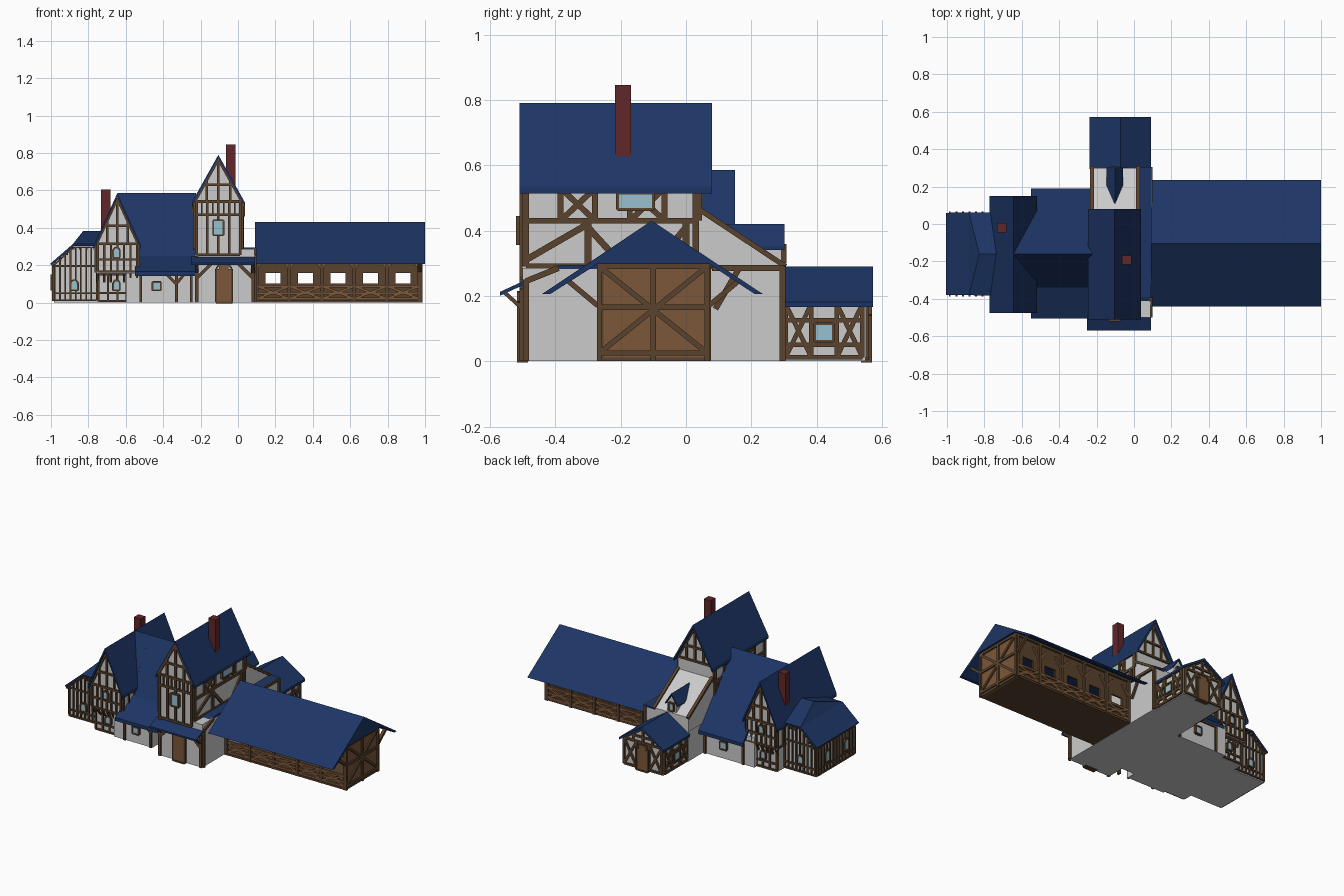
import bpy, bmesh
from mathutils import Vector, Matrix

if "Cube" in bpy.data.objects:
    bpy.data.objects.remove(bpy.data.objects["Cube"])


def material(name, rgb):
    m = bpy.data.materials.new(name)
    m.diffuse_color = (*rgb, 1)
    m.use_nodes = True
    m.node_tree.nodes["Principled BSDF"].inputs["Base Color"].default_value = m.diffuse_color
    return m


BLUE = material("roof_blue", (.012, .036, .13))
BROWN = material("timber", (.10, .055, .026))
WOOD = material("planks", (.20, .095, .042))
RED = material("brick", (.12, .02, .022))
GLASS = material("glass", (.32, .53, .63))


def finish(name, bm, mat):
    bmesh.ops.recalc_face_normals(bm, faces=bm.faces)
    me = bpy.data.meshes.new(name)
    bm.to_mesh(me)
    bm.free()
    ob = bpy.data.objects.new(name, me)
    bpy.context.collection.objects.link(ob)
    if mat:
        me.materials.append(mat)
    return ob


def prism(name, pts, axis, a, b, mat=None):
    bm = bmesh.new()
    at = (lambda p, s: (s, p[0], p[1])) if axis == 'x' else (lambda p, s: (p[0], s, p[1]))
    face = bm.faces.new([bm.verts.new(at(p, a)) for p in pts])
    out = bmesh.ops.extrude_face_region(bm, geom=[face])
    shift = Vector(at((0, 0), b - a))
    bmesh.ops.translate(bm, vec=shift, verts=[v for v in out['geom'] if isinstance(v, bmesh.types.BMVert)])
    return finish(name, bm, mat)


def slab(name, pts, axis, a, b, t=.022, mat=BLUE):
    return prism(name, pts + [(p, z - t) for p, z in reversed(pts)], axis, a, b, mat)


def box(name, x0, x1, y0, y1, z0, z1, mat=None):
    return prism(name, [(x0, z0), (x1, z0), (x1, z1), (x0, z1)], 'y', y0, y1, mat)


def front(y):
    return lambda u, z: Vector((u, y, z))


def side(x):
    return lambda u, z: Vector((x, u, z))


def bars(name, f, segs, w=.016, d=.02, mat=BROWN):
    # straight beams lying in one wall plane
    bm = bmesh.new()
    n = (f(1, 0) - f(0, 0)).cross(Vector((0, 0, 1)))
    for u0, z0, u1, z1 in segs:
        p, q = f(u0, z0), f(u1, z1)
        along = q - p
        t = along.normalized()
        rot = Matrix((t.cross(n), n, t)).transposed().to_4x4()
        m = Matrix.Translation((p + q) / 2) @ rot @ Matrix.Diagonal((w, d, along.length, 1))
        bmesh.ops.create_cube(bm, size=1, matrix=m)
    return finish(name, bm, mat)


def frame(name, f, u0, u1, z0, z1, n, cross=(), rails=(), w=.014):
    # rails, studs and crossed braces of a timber wall
    step = (u1 - u0) / n
    segs = [(u0, z, u1, z) for z in (z0, z1, *rails)]
    segs += [(u0 + i * step, z0, u0 + i * step, z1) for i in range(n + 1)]
    for i in cross:
        a, b = u0 + i * step, u0 + (i + 1) * step
        segs += [(a, z0, b, z1), (a, z1, b, z0)]
    bars(name, f, segs, w)


def gable_frame(name, f, c, half, z0, z1):
    h = z1 - z0
    bars(name, f, [(c - half, z0, c, z1), (c + half, z0, c, z1), (c, z0, c, z1),
                   (c - half, z0, c + half, z0), (c - half * .6, z0 + h * .4, c + half * .6, z0 + h * .4),
                   (c - half * .5, z0, c - half * .5, z0 + h * .5),
                   (c + half * .5, z0, c + half * .5, z0 + h * .5)], .013)


def opening(name, f, u, z, w, h, mat=GLASS, arch=False):
    bars(name, f, [(u, z, u, z + h)], w, .026, mat)
    top = z + h
    segs = [(u - w / 2, z, u - w / 2, top), (u + w / 2, z, u + w / 2, top), (u - w / 2, z, u + w / 2, z)]
    if arch:
        bars(name + "_arch_fill", f, [(u, top, u, top + w * .3)], w * .6, .026, mat)
        segs += [(u - w / 2, top, u - w / 4, top + w * .35), (u + w / 2, top, u + w / 4, top + w * .35),
                 (u - w / 4, top + w * .35, u + w / 4, top + w * .35)]
    else:
        segs.append((u - w / 2, top, u + w / 2, top))
    bars(name + "_casing", f, segs, .009, .034)


# stable: floor, open front, windowed back, gate end and broad roof
box("stable_floor", .09, .98, -.27, .07, 0, .012, BROWN)
slab_pts = [(-.44, .206), (-.105, .43), (.235, .206), (.21, .206), (.07, .298), (-.27, .298), (-.415, .206)]
prism("stable_roof", slab_pts, 'x', .09, 1.0, BLUE)
box("stable_end_wall", .96, .978, -.265, .065, 0, .3, WOOD)
bays = [.1 + .174 * i for i in range(6)]
box("stable_back_low", .09, .97, .05, .062, 0, .103, BROWN)
box("stable_back_high", .09, .97, .05, .062, .157, .3, BROWN)
for i in range(6):
    lo = bays[i - 1] + .127 if i else .09
    hi = bays[i] + .046 if i < 5 else .975
    box("stable_back_pier", lo, hi, .05, .062, .103, .157, BROWN)
for y, tag in ((-.262, "front"), (.066, "back")):
    f = front(y)
    bars(f"stable_posts_{tag}", f, [(x, 0, x, .3) for x in bays] + [(.09, .29, .98, .29)], .018, .02)
    segs = [(.1, z, .97, z) for z in (.02, .05, .088)]
    for a, b in zip(bays, bays[1:]):
        segs += [(a, .02, b, .088), (a, .088, b, .02), (a, .18, a + .05, .25), (b, .18, b - .05, .25)]
    bars(f"stable_fence_{tag}", f, segs, .013, .012, WOOD)
bars("stable_gate_beams", side(.98), [
    (-.265, 0, -.265, .3), (.065, 0, .065, .3), (-.1, 0, -.1, .3), (-.265, .025, .065, .025), (-.265, .165, .065, .165),
    (-.265, .29, .065, .29), (-.265, .025, .065, .29), (-.265, .29, .065, .025)], .016, .014)
for s in (-1, 1):
    bars("stable_eave_brace", side(.97), [(-.1 + s * .17, .17, -.1 + s * .26, .245)], .016)

# central block with lean-to roof
box("central_block", -.225, .088, -.5, .3, 0, .285)
slab("lean_roof", [(-.57, .212), (-.39, .295), (.305, .295)], 'x', .02, .092, .012)
slab("porch_roof", [(-.57, .212), (-.49, .249)], 'x', -.25, .03, .012)
bars("block_front_beams", front(-.5), [(-.22, 0, -.22, .25), (.08, 0, .08, .22), (-.22, .215, .08, .215),
                                      (-.22, .13, -.14, .21), (.08, .13, .0, .21)], .018)
bars("block_side_beams", side(.09), [(-.49, 0, -.49, .25), (.295, 0, .295, .29), (.08, .285, .3, .285),
                                    (-.49, .245, -.39, .285), (.09, .16, .16, .28)], .018)
for x in (-.22, .08):
    bars("porch_bracket", side(x), [(-.5, .16, -.555, .21)], .012)
opening("front_door", front(-.5), -.075, 0, .085, .18, WOOD, True)

# tower
prism("tower_walls", [(-.23, .2), (.02, .2), (.02, .54), (-.105, .765), (-.23, .54)], 'y', -.5, .05)
slab("tower_roof", [(-.247, .535), (-.105, .79), (.037, .535)], 'y', -.51, .08)
box("tower_chimney", -.064, -.014, -.217, -.168, .6, .845, RED)
frame("tower_front_beams", front(-.5), -.222, .012, .255, .54, 4, rails=(.47,))
frame("tower_front_studs", front(-.5), -.222, .012, .47, .54, 8, w=.008)
gable_frame("tower_front_gable", front(-.5), -.105, .125, .54, .765)
gable_frame("tower_back_gable", front(.05), -.105, .125, .54, .765)
opening("tower_window", front(-.503), -.105, .36, .055, .08)
for x in (-.23, .02):
    f = side(x)
    frame("tower_side_beams", f, -.49, .04, .43, .53, 5, cross=(1, 3), rails=(.29,), w=.018)
    bars("tower_side_braces", f, [(-.49, .29, -.49, .54), (.03, .29, .03, .54), (-.3, .29, -.3, .43), (0, .29, 0, .43),
                                 (-.49, .31, -.3, .42), (-.3, .41, -.2, .3), (-.09, .3, 0, .41)], .02)
    opening("tower_side_window", f, -.155, .465, .11, .05)

# bare sloping wall behind the tower, with dormer
prism("rear_slope", [(.04, .2), (.3, .2), (.3, .292), (.04, .463)], 'x', -.23, .025)
for x in (-.225, .022):
    bars("rear_slope_beam", side(x), [(.04, .465, .305, .29)], .016)
prism("dormer_walls", [(-.135, .28), (-.07, .28), (-.07, .355), (-.1025, .405), (-.135, .355)], 'y', .14, .292)
slab("dormer_roof", [(-.148, .352), (-.1025, .42), (-.058, .352)], 'y', .11, .302, .012)
opening("dormer_window", front(.29), -.1025, .305, .035, .05)

# rear annex
AX = -.0725
prism("annex_walls", [(-.218, 0), (.073, 0), (.073, .18), (AX, .275), (-.218, .18)], 'y', .29, .55)
slab("annex_roof", [(-.237, .182), (AX, .29), (.092, .182)], 'y', .295, .572, .016)
for x in (-.218, .073):
    f = side(x)
    frame("annex_side_beams", f, .305, .54, .012, .175, 3, cross=(0, 2), rails=(.05, .125))
    opening("annex_window", f, .4225, .06, .058, .055)
frame("annex_back_beams", front(.55), -.21, .065, .012, .18, 3, cross=(0, 2))
gable_frame("annex_gable", front(.55), AX, .14, .18, .272)
opening("annex_door", front(.552), AX, 0, .085, .14, WOOD, True)

# connecting hall
prism("hall_walls", [(-.44, 0), (.14, 0), (.14, .2), (-.16, .54), (-.33, .23), (-.44, .17)], 'x', -.6, -.32)
prism("hall_recess", [(-.38, 0), (.14, 0), (.14, .2), (-.16, .54), (-.33, .23), (-.38, .2)], 'x', -.33, -.2)
hall = [(-.505, .165), (-.34, .25), (-.16, .585), (.19, .165)]
slab("hall_roof", hall, 'x', -.55, -.225)
slab("hall_roof_ridge", [(-.33, .27), (-.16, .585), (.1, .273)], 'x', -.645, -.54)
bars("hall_front_beams", front(-.44), [(-.52, 0, -.52, .17), (-.33, 0, -.33, .17), (-.53, .16, -.24, .16),
                                      (-.25, 0, -.25, .17), (-.33, .1, -.28, .16), (-.39, .16, -.33, .1)], .015)
bars("hall_back_beams", front(.14), [(-.52, 0, -.52, .18), (-.24, 0, -.24, .18), (-.53, .17, -.23, .17)], .015)
opening("hall_window", front(-.44), -.435, .065, .045, .045)
opening("hall_back_window", front(.14), -.38, .065, .045, .05)

# jettied gable house
HX = -.645
box("house_ground_floor", -.75, -.54, -.42, .11, 0, .17)
prism("house_upper_floor", [(-.757, .155), (-.533, .155), (-.533, .31), (HX, .56), (-.757, .31)], 'y', -.45, .13)
slab("house_roof", [(-.772, .305), (HX, .585), (-.518, .305)], 'y', -.475, .15)
box("house_chimney", -.733, -.682, -.045, .005, .3, .605, RED)
for y, yl in ((-.45, -.42), (.13, .11)):
    frame("house_upper_beams", front(y), -.75, -.54, .165, .315, 6, rails=(.23,), w=.011)
    gable_frame("house_gable_beams", front(y), HX, .11, .315, .555)
    frame("house_lower_beams", front(yl), -.745, -.545, .008, .15, 4, rails=(.05,), w=.011)
    opening("house_upper_window", front(y), -.65, .24, .036, .04, GLASS, True)
    opening("house_lower_window", front(yl), -.65, .065, .036, .04, GLASS, True)
    for i in range(7):
        x = -.75 + i * .035
        bars("jetty_bracket", side(x), [(yl, .11, y, .155)], .01, .012)
for x in (-.757, -.533):
    frame("house_side_beams", side(x), -.445, .125, .165, .305, 10, w=.011)

# low west wing with half-hipped roof
prism("wing_walls", [(-.985, 0), (-.74, 0), (-.74, .3), (-.88, .3), (-.985, .2)], 'y', -.36, .04)
bm = bmesh.new()
A, B, C, D, R1, R2, S1, S2 = [bm.verts.new(v) for v in (
    (-.88, -.38, .308), (-.7, -.38, .308), (-.7, .06, .308), (-.88, .06, .308),
    (-.825, -.16, .378), (-.7, -.16, .378), (-1, -.38, .203), (-1, .06, .203))]
for vs in ((A, B, R2, R1), (C, D, R1, R2), (D, A, R1), (S1, A, D, S2)):
    bm.faces.new(vs)
wing = finish("wing_roof", bm, BLUE)
mod = wing.modifiers.new("thickness", 'SOLIDIFY')
mod.thickness = .012
mod.offset = 0
for y in (-.36, .04):
    f = front(y)
    studs = [(x, .01, x, min(.295, .2 + (x + .985) * .95)) for x in [-.98 + .028 * i for i in range(9)]]
    bars("wing_studs", f, studs + [(-.985, z, -.76, z) for z in (.012, .05, .195)] +
         [(-.985, .2, -.88, .295), (-.88, .295, -.76, .295)], .009)
    opening("wing_window", f, -.875, .065, .04, .04, GLASS, True)
frame("wing_end_beams", side(-.985), -.355, .035, .012, .195, 12, rails=(.05,), w=.01)
for y in (-.26, -.06):
    opening("wing_end_window", side(-.985), y, .07, .045, .06, GLASS, True)
# exposed rafter ends
for i in range(6):
    x = -.985 + i * .035
    z = min(.29, .2 + (x + .985) * .87)
    bars("wing_rafter_ends", side(x), [(-.388, z, -.35, z), (.03, z, .068, z)], .012, .01)
